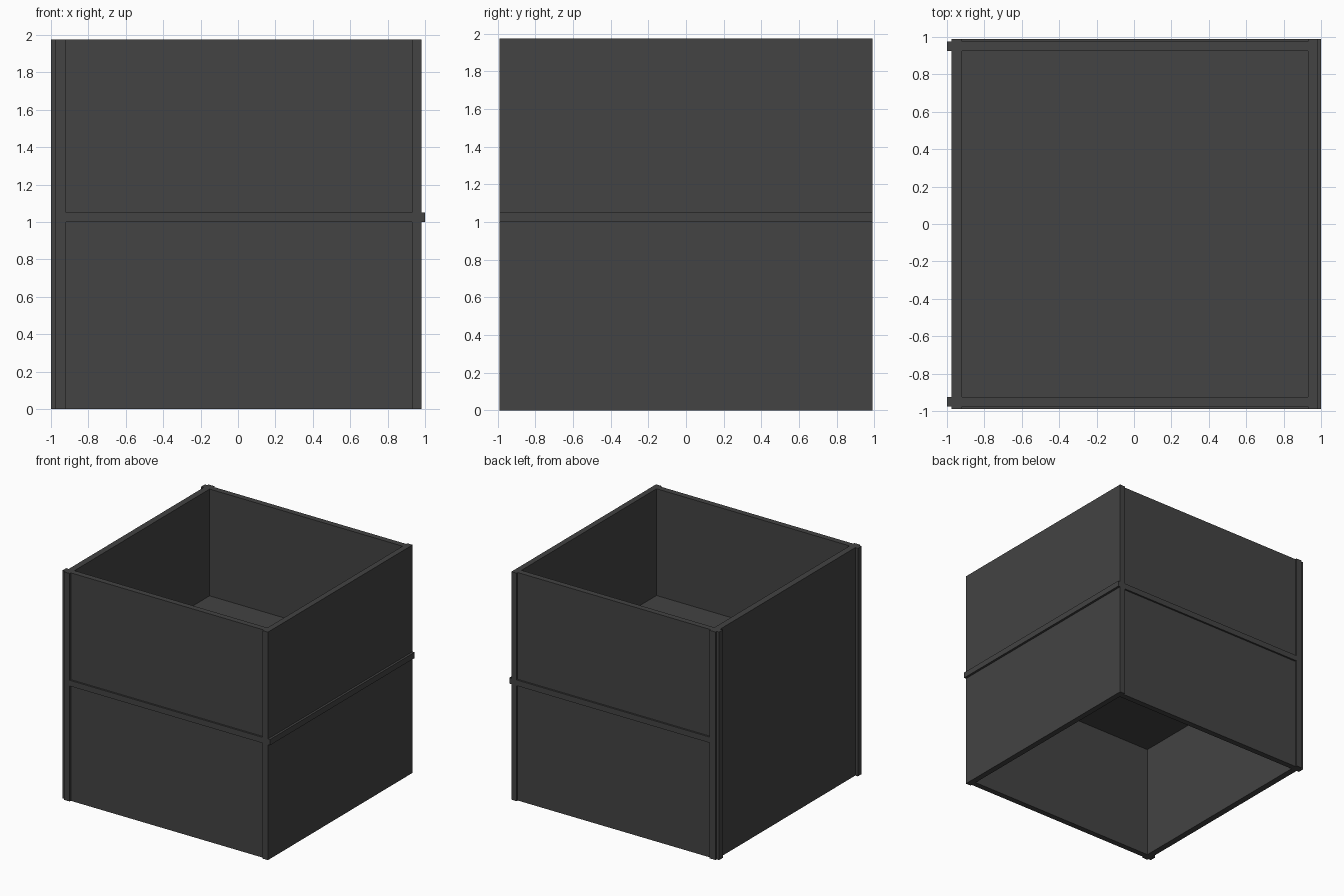
import bpy

if "Cube" in bpy.data.objects:
    bpy.data.objects.remove(bpy.data.objects["Cube"])

mat = bpy.data.materials.new("charcoal grey")
mat.diffuse_color = (0.056, 0.056, 0.056, 1.0)
mat.use_nodes = True
mat.node_tree.nodes["Principled BSDF"].inputs["Base Color"].default_value = mat.diffuse_color


def box(name, x0, x1, y0, y1, z0, z1):
    """Axis-aligned box between two corners."""
    bpy.ops.mesh.primitive_cube_add(size=1, location=((x0 + x1) / 2, (y0 + y1) / 2, (z0 + z1) / 2))
    ob = bpy.context.object
    ob.name = name
    ob.scale = (x1 - x0, y1 - y0, z1 - z0)
    bpy.ops.object.transform_apply(location=False, rotation=False, scale=True)
    ob.data.materials.append(mat)
    return ob


def side_box(name, s, x0, x1, y0, y1, z0, z1):
    """Box on the back (s=1) or mirrored to the front (s=-1)."""
    ya, yb = sorted((s * y0, s * y1))
    return box(name, x0, x1, ya, yb, z0, z1)


TOP, SHELF_LOW, SHELF_HIGH = 1.975, 1.0, 1.05
XL, XLI, XRI, XR = -0.975, -0.92, 0.93, 0.98   # outer and inner wall faces
YI, YP, YO = 0.925, 0.975, 0.99                # inner, panel and post faces

# Middle shelf, standing proud at the right, front and back
box("middle_shelf", XL, 1.0, -YO, YO, SHELF_LOW, SHELF_HIGH)

# Two storeys of walls, open at top and bottom
for level, z0, z1 in (("lower", 0.0, SHELF_LOW), ("upper", SHELF_HIGH, TOP)):
    box(level + "_left_panel", XL, XLI, -YI, YI, z0, z1)
    box(level + "_right_panel", XRI, XR, -YI, YI, z0, z1)
    for side, s in (("front", -1), ("back", 1)):
        side_box(f"{level}_{side}_panel", s, XLI, XRI, YI, YP, z0, z1)
        side_box(f"{level}_{side}_left_post", s, XL, XLI, YI, YO, z0, z1)
        side_box(f"{level}_{side}_right_post", s, XRI, XR, YI, YO, z0, z1)

# Vertical ribs on the left corners
for side, s in (("front", -1), ("back", 1)):
    side_box(side + "_left_rib", s, -1.0, XL, YI, YP, 0.0, TOP)
